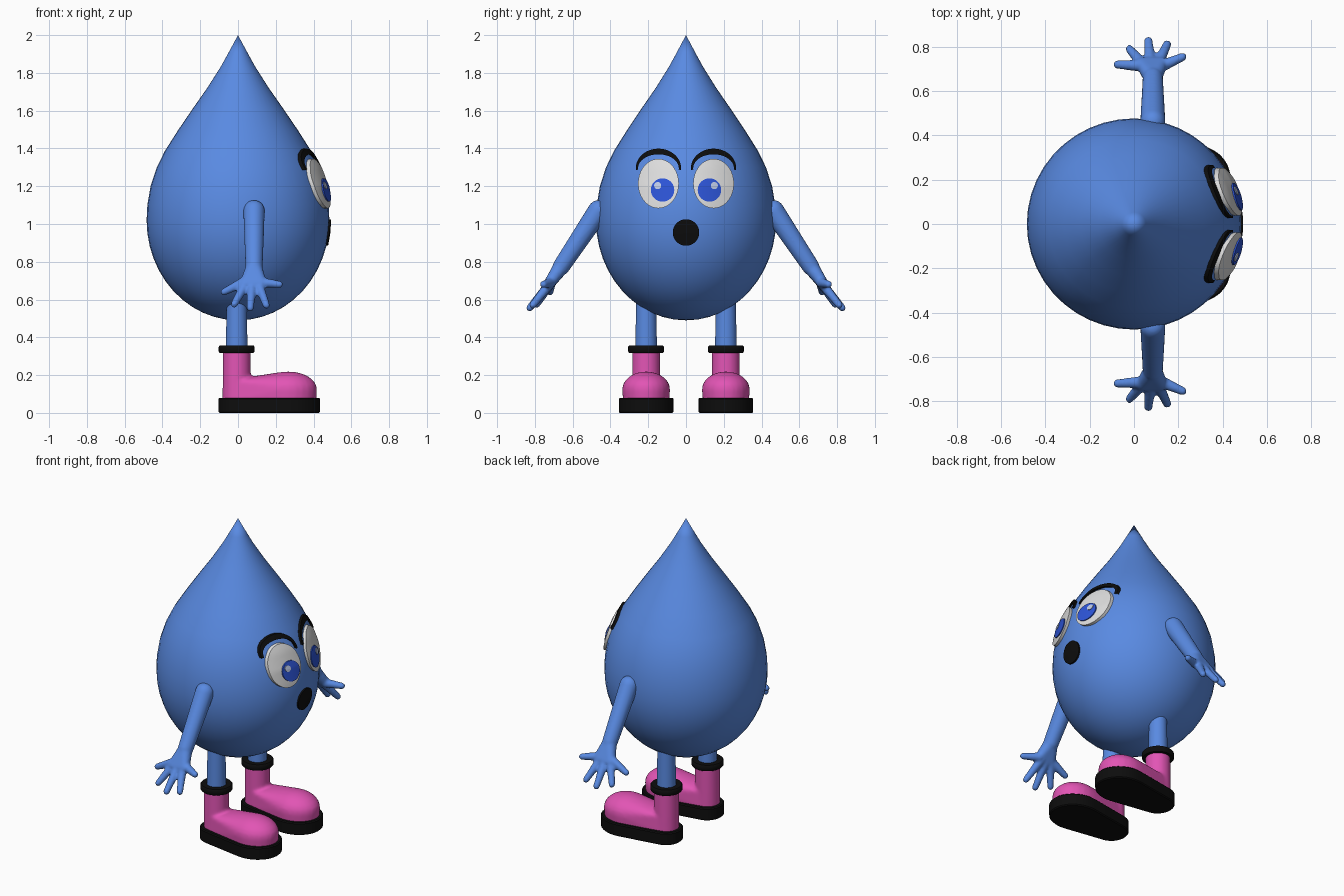
import bpy, bmesh
from math import sin, cos, pi, sqrt, radians
from mathutils import Vector

cube = bpy.data.objects.get("Cube")
if cube:
    bpy.data.objects.remove(cube)


def material(name, rgb):
    m = bpy.data.materials.new(name)
    m.use_nodes = True
    m.diffuse_color = (*rgb, 1)
    m.node_tree.nodes["Principled BSDF"].inputs["Base Color"].default_value = (*rgb, 1)
    return m


BLUE = material("water blue", (0.10, 0.255, 0.76))
PINK = material("boot pink", (0.76, 0.09, 0.46))
BLACK = material("black", (0.004, 0.004, 0.004))
WHITE = material("eye white", (0.72, 0.72, 0.72))
IRIS = material("iris blue", (0.026, 0.09, 0.68))
GLINT = material("eye glint", (0.55, 0.63, 0.85))


def finish(bm, name, mat, angle=40, voxel=0):
    """Turn a bmesh into a smooth shaded object, optionally fused into one skin."""
    bmesh.ops.recalc_face_normals(bm, faces=bm.faces)
    me = bpy.data.meshes.new(name)
    bm.to_mesh(me)
    bm.free()
    me.materials.append(mat)
    ob = bpy.data.objects.new(name, me)
    bpy.context.collection.objects.link(ob)
    if voxel:
        mod = ob.modifiers.new("fuse", "REMESH")
        mod.mode = "VOXEL"
        mod.voxel_size = voxel
        mod.use_smooth_shade = True
        mod = ob.modifiers.new("soften", "SMOOTH")
        mod.iterations = 5
    else:
        bpy.ops.object.select_all(action="DESELECT")
        ob.select_set(True)
        bpy.context.view_layer.objects.active = ob
        bpy.ops.object.shade_smooth_by_angle(angle=radians(angle))
    return ob


def ring(x, y, z, rx, ry, n=32):
    return [Vector((x + rx * cos(2 * pi * i / n), y + ry * sin(2 * pi * i / n), z))
            for i in range(n)]


def ball(c, rx, ry=None, rz=None, n=24):
    ry, rz = ry or rx, rz or rx
    pts = []
    for k in range(1, 12):
        a = pi * k / 12
        pts += ring(c[0], c[1], c[2] + rz * cos(a), rx * sin(a), ry * sin(a), n)
    return pts + [Vector((c[0], c[1], c[2] + s * rz)) for s in (-1, 1)]


def hull(bm, pts):
    verts = [bm.verts.new(p) for p in pts]
    res = bmesh.ops.convex_hull(bm, input=verts)
    spare = {g for g in res["geom_interior"] + res["geom_unused"]
             if isinstance(g, bmesh.types.BMVert)}
    bmesh.ops.delete(bm, geom=list(spare), context="VERTS")


# Drop-shaped body: elliptical bowl below, tapering point above
MID, GIRTH, DEPTH = 1.02, 0.484, 0.53
profile = [(MID - DEPTH * cos(pi / 2 * i / 12), GIRTH * sin(pi / 2 * i / 12)) for i in range(13)]
profile += [(1.10, 0.48), (1.20, 0.463), (1.30, 0.43), (1.387, 0.387), (1.5, 0.315),
            (1.61, 0.24), (1.72, 0.163), (1.83, 0.093), (1.90, 0.054), (2.0, 0.0)]


def radius(z):
    for (z0, r0), (z1, r1) in zip(profile, profile[1:]):
        if z0 <= z <= z1:
            return r0 + (r1 - r0) * (z - z0) / (z1 - z0)
    return 0.0


bm = bmesh.new()
line = [bm.verts.new((r, 0, z)) for z, r in profile]
edges = [bm.edges.new(p) for p in zip(line, line[1:])]
bmesh.ops.spin(bm, geom=line + edges, axis=(0, 0, 1), cent=(0, 0, 0), angle=2 * pi, steps=44)
bmesh.ops.remove_doubles(bm, verts=bm.verts, dist=0.0005)
bmesh.ops.scale(bm, vec=(1, 0.985, 1), verts=bm.verts)
finish(bm, "drop_body", BLUE, 60)


# Face plates that follow the curve of the body
def on_face(y, z, lift):
    return (sqrt(max(radius(z) ** 2 - y * y, 0)) + lift, y, z)


def grid(name, mat, rows, closed):
    bm = bmesh.new()
    rows = [[bm.verts.new(p) for p in row] for row in rows]
    for a, b in zip(rows, rows[1:]):
        n = len(a)
        for i in range(n if closed else n - 1):
            j = (i + 1) % n
            bm.faces.new((a[i], a[j], b[j], b[i]))
    bmesh.ops.remove_doubles(bm, verts=bm.verts, dist=0.0001)
    return finish(bm, name, mat)


def disc(name, mat, y, z, ry, rz, lift, drop=0.02):
    steps = [(k / 6, lift) for k in range(7)] + [(1, lift - drop)]
    angles = [2 * pi * i / 36 for i in range(36)]
    grid(name, mat, [[on_face(y + t * ry * cos(a), z + t * rz * sin(a), h) for a in angles]
                     for t, h in steps], True)


def brow(name, y, z):
    rims = [(0.108, 0.074, -0.01), (0.108, 0.074, 0.014),
            (0.120, 0.104, 0.014), (0.120, 0.104, -0.01)]
    angles = [pi * (i / 24 * 1.06 - 0.03) for i in range(25)]
    grid(name, BLACK, [[on_face(y + ry * cos(a), z + rz * sin(a), h) for a in angles]
                       for ry, rz, h in rims], False)


disc("mouth", BLACK, 0, 0.955, 0.07, 0.07, 0.009)

for side, s in (("left", 1), ("right", -1)):
    # Eyes
    disc(side + "_eye", WHITE, s * 0.146, 1.214, 0.108, 0.131, 0.018)
    disc(side + "_iris", IRIS, s * 0.124, 1.18, 0.062, 0.062, 0.025, 0.007)
    disc(side + "_glint", GLINT, s * 0.15, 1.203, 0.019, 0.019, 0.029, 0.004)
    brow(side + "_eyebrow", s * 0.146, 1.295)

    # Arm with palm and five spread fingers
    bm = bmesh.new()
    wrist = ball((0.085, s * 0.66, 0.775), 0.046)
    hull(bm, ball((0.085, s * 0.463, 1.07), 0.057) + wrist)
    hull(bm, ball((0.085, s * 0.66, 0.775), 0.042)
         + ball((0.035, s * 0.725, 0.68), 0.028) + ball((0.125, s * 0.725, 0.685), 0.028))
    for x, y, z in ((-0.075, 0.72, 0.64), (-0.02, 0.79, 0.575), (0.065, 0.828, 0.555),
                    (0.15, 0.812, 0.57), (0.22, 0.755, 0.68)):
        base = (0.08 + (x - 0.08) * 0.35, s * 0.715, 0.69)
        hull(bm, ball(base, 0.027) + ball((x, s * y, z), 0.019))
    finish(bm, side + "_arm", BLUE, voxel=0.008)

    # Leg
    y, x = s * 0.211, -0.007
    bm = bmesh.new()
    hull(bm, ring(x, y, 0.3, 0.058, 0.058) + ring(x, y, 0.64, 0.052, 0.052))
    finish(bm, side + "_leg", BLUE)

    # Boot: shaft fused with a rounded foot
    bm = bmesh.new()
    hull(bm, ring(x, y, 0.06, 0.075, 0.075) + ring(x, y, 0.335, 0.073, 0.073))
    hull(bm, ring(x, y, 0.06, 0.075, 0.075) + ring(x, y, 0.17, 0.07, 0.07)
         + ball((0.267, y, 0.125), 0.152, 0.127, 0.094) + ring(0.267, y, 0.06, 0.147, 0.122))
    finish(bm, side + "_boot", PINK, voxel=0.01)

    # Cuff and sole with softened rims
    bm = bmesh.new()
    for z, r in ((0.318, 0.09), (0.324, 0.095), (0.35, 0.095), (0.356, 0.09)):
        hull_ring = ring(x, y, z, r, r)
        for p in hull_ring:
            bm.verts.new(p)
    bmesh.ops.convex_hull(bm, input=bm.verts)
    finish(bm, side + "_cuff", BLACK)

    bm = bmesh.new()
    pts = []
    for z, d in ((0.0, 0.006), (0.006, 0), (0.074, 0), (0.08, 0.006)):
        pts += ring(x, y, z, 0.097 - d, 0.1 - d) + ring(0.272, y, z, 0.163 - d, 0.145 - d)
    hull(bm, pts)
    finish(bm, side + "_sole", BLACK)
